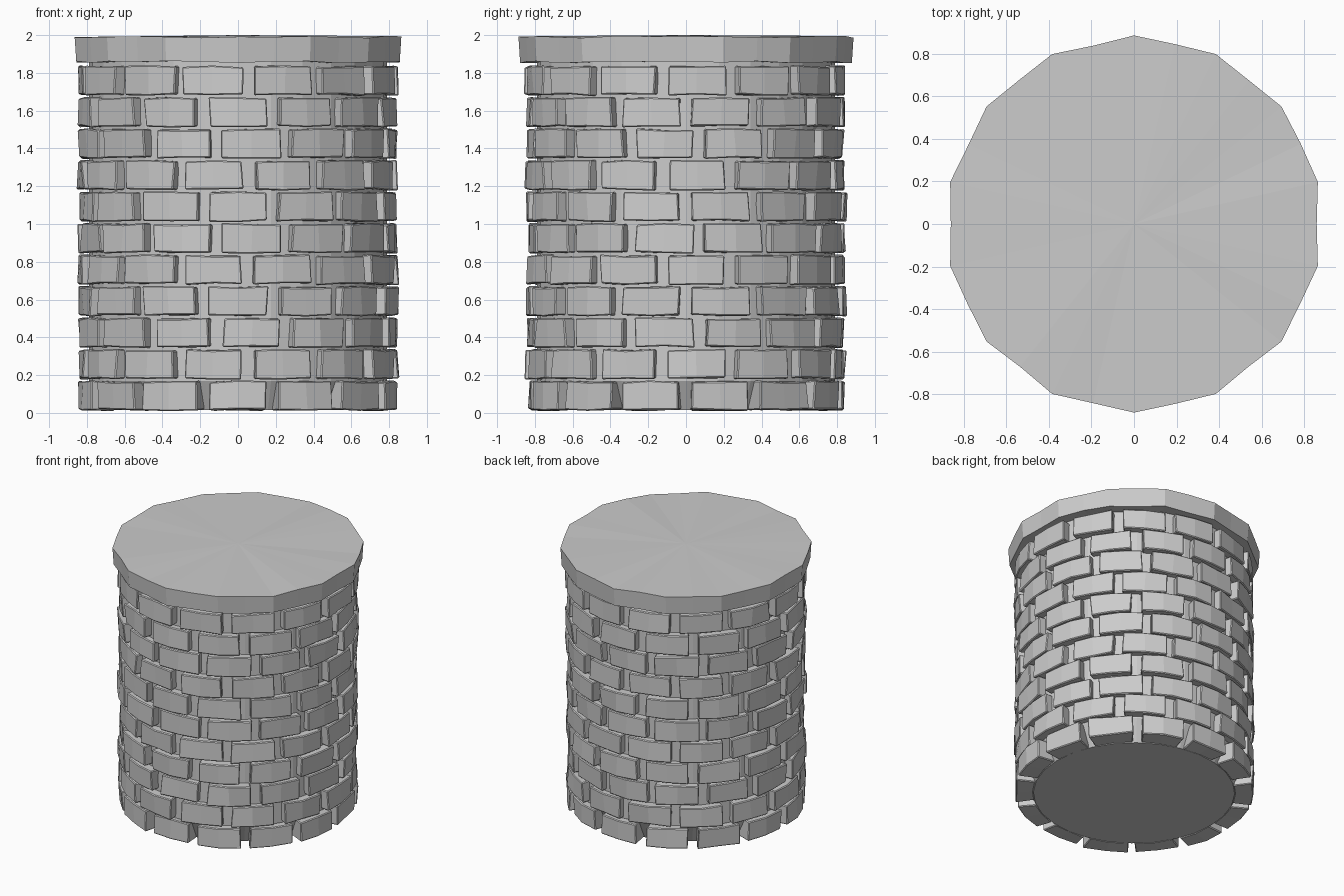
import bpy, bmesh, math, random

if "Cube" in bpy.data.objects:
    bpy.data.objects.remove(bpy.data.objects["Cube"])
random.seed(7)

SIDES = 14
PITCH = 2 * math.pi / SIDES
FRONT = -math.pi / 2


def jit(a):
    return random.uniform(-a, a)


def polar(r, a, z):
    return (r * math.cos(a), r * math.sin(a), z)


def finish(bm, name):
    bmesh.ops.recalc_face_normals(bm, faces=bm.faces)
    me = bpy.data.meshes.new(name)
    bm.to_mesh(me)
    bm.free()
    ob = bpy.data.objects.new(name, me)
    bpy.context.collection.objects.link(ob)
    return ob


def lathe(name, rings, z_bottom, z_top):
    """Close a list of vertex rings with fans at both ends."""
    bm = bmesh.new()
    loops = [[bm.verts.new(p) for p in ring] for ring in rings]
    n = len(loops[0])
    for lo, hi in zip(loops, loops[1:]):
        for i in range(n):
            j = (i + 1) % n
            bm.faces.new((lo[i], lo[j], hi[j], hi[i]))
    for loop, z in ((loops[0], z_bottom), (loops[-1], z_top)):
        c = bm.verts.new((0, 0, z))
        for i in range(n):
            bm.faces.new((loop[i], loop[(i + 1) % n], c))
    return finish(bm, name)


def add_brick(bm, angle, zc):
    """One wedge-shaped stone with a crease down its middle."""
    half = 0.184 + jit(0.008)
    r_out = 0.845 + jit(0.008)
    grid = {}
    for i in range(3):
        for j, r in enumerate((0.71, r_out)):
            for k in range(2):
                a = angle + (i - 1) * half + jit(0.008)
                bulge = -0.004 if i == 1 else 0
                z = zc + (k - 0.5) * 0.152 + jit(0.006)
                rr = r + (bulge + jit(0.009) if j else 0)
                grid[i, j, k] = bm.verts.new(polar(rr, a, max(z, 0.0)))
    g = grid
    for i in range(2):
        for j in range(2):
            bm.faces.new((g[i, j, 0], g[i + 1, j, 0], g[i + 1, j, 1], g[i, j, 1]))
        for k in range(2):
            bm.faces.new((g[i, 0, k], g[i + 1, 0, k], g[i + 1, 1, k], g[i, 1, k]))
    for i in (0, 2):
        bm.faces.new((g[i, 0, 0], g[i, 1, 0], g[i, 1, 1], g[i, 0, 1]))


# Mortar core, tapering in behind the lowest course
profile = [(0.71, 0.015), (0.79, 0.17), (0.79, 1.87)]
core_rings = [[polar(r, FRONT + i * PITCH / 2, z) for i in range(2 * SIDES)]
              for r, z in profile]
lathe("mortar_core", core_rings, 0.015, 1.87)

# Eleven brick courses, the stagger repeating every three
stagger = [0.0, math.radians(-9.0), math.radians(5.0)]
for row in range(11):
    bm = bmesh.new()
    for k in range(SIDES):
        add_brick(bm, FRONT + stagger[row % 3] + k * PITCH, 0.091 + 0.1668 * row)
    course = finish(bm, f"brick_course_{row + 1:02d}")
    bev = course.modifiers.new("worn_edges", 'BEVEL')
    bev.width = 0.006
    bev.segments = 1

# Cap slab: fourteen corners with slightly uneven midpoints
radii = []
for i in range(2 * SIDES):
    r = 0.887 if i % 2 == 0 else 0.887 * math.cos(PITCH / 2) + jit(0.006)
    radii.append(r)
cap_rings = []
for scale, z in ((0.99, 1.857), (1.0, 1.99)):
    cap_rings.append([polar(r * scale, FRONT + i * PITCH / 2, z + jit(0.006))
                      for i, r in enumerate(radii)])
lathe("cap_slab", cap_rings, 1.86, 2.0)
